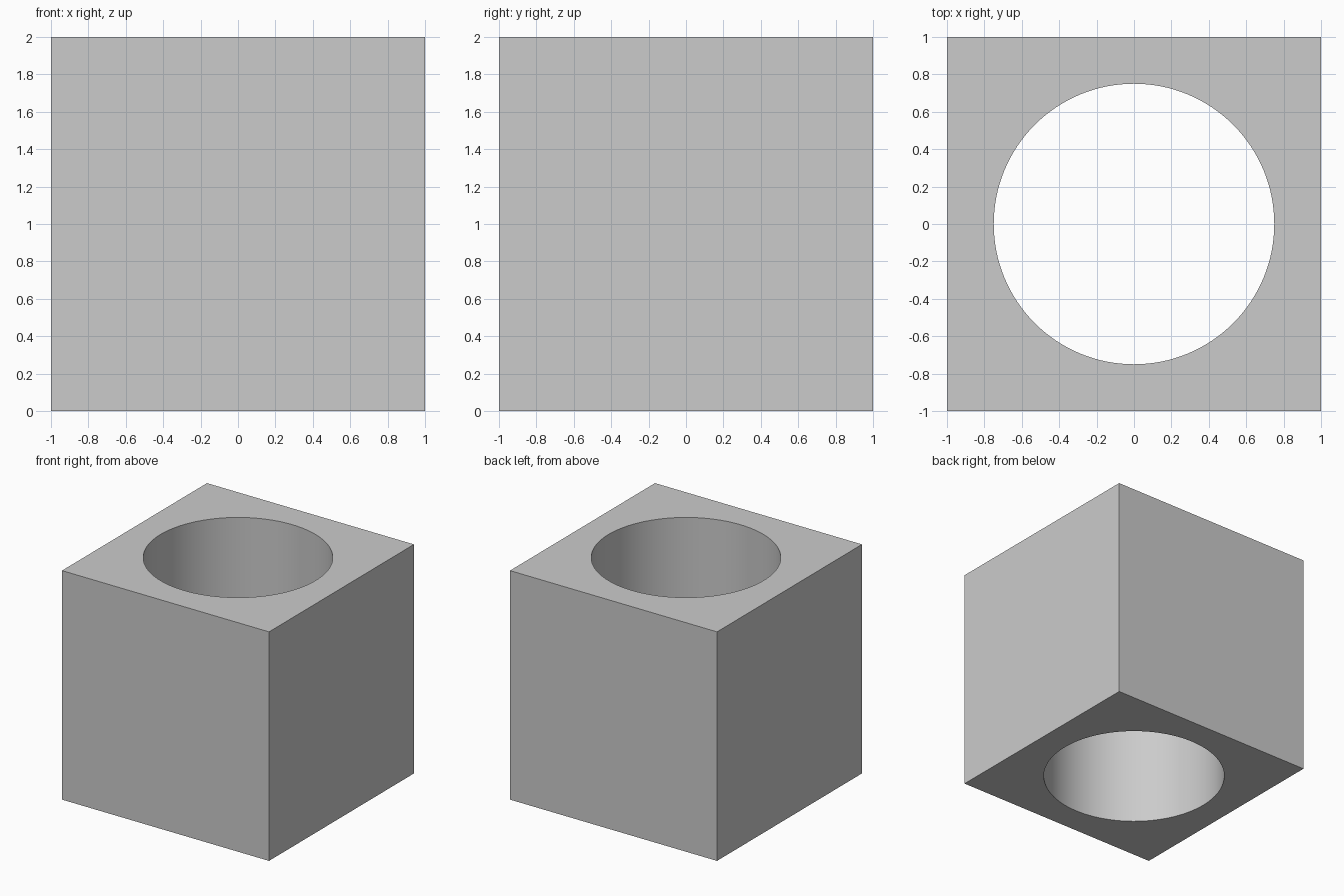
import bpy, bmesh
from math import cos, sin, pi

if "Cube" in bpy.data.objects:
    bpy.data.objects.remove(bpy.data.objects["Cube"])

HALF, RADIUS, HEIGHT, SEGMENTS = 1.0, 0.75, 2.0, 128  # segments divisible by 8 hits corners

bm = bmesh.new()


def ring(z, square):
    """Circle of points, or the same directions projected onto the square outline."""
    verts = []
    for i in range(SEGMENTS):
        a = 2 * pi * i / SEGMENTS
        c, s = cos(a), sin(a)
        r = HALF / max(abs(c), abs(s)) if square else RADIUS
        verts.append(bm.verts.new((r * c, r * s, z)))
    return verts


# Block outline and round bore, joined in a closed loop: outside, top, bore, bottom
rings = [ring(0, True), ring(HEIGHT, True), ring(HEIGHT, False), ring(0, False)]
for k in range(4):
    a, b = rings[k], rings[(k + 1) % 4]
    for i in range(SEGMENTS):
        j = (i + 1) % SEGMENTS
        face = bm.faces.new((a[i], a[j], b[j], b[i]))
        face.smooth = k == 2  # only the bore is curved

# Keep the bore rims sharp
for edge in bm.edges:
    if len(edge.link_faces) == 2 and edge.calc_face_angle() > 0.5:
        edge.smooth = False

mesh = bpy.data.meshes.new("bored_block")
bm.to_mesh(mesh)
bm.free()
block = bpy.data.objects.new("bored_block", mesh)
bpy.context.collection.objects.link(block)
